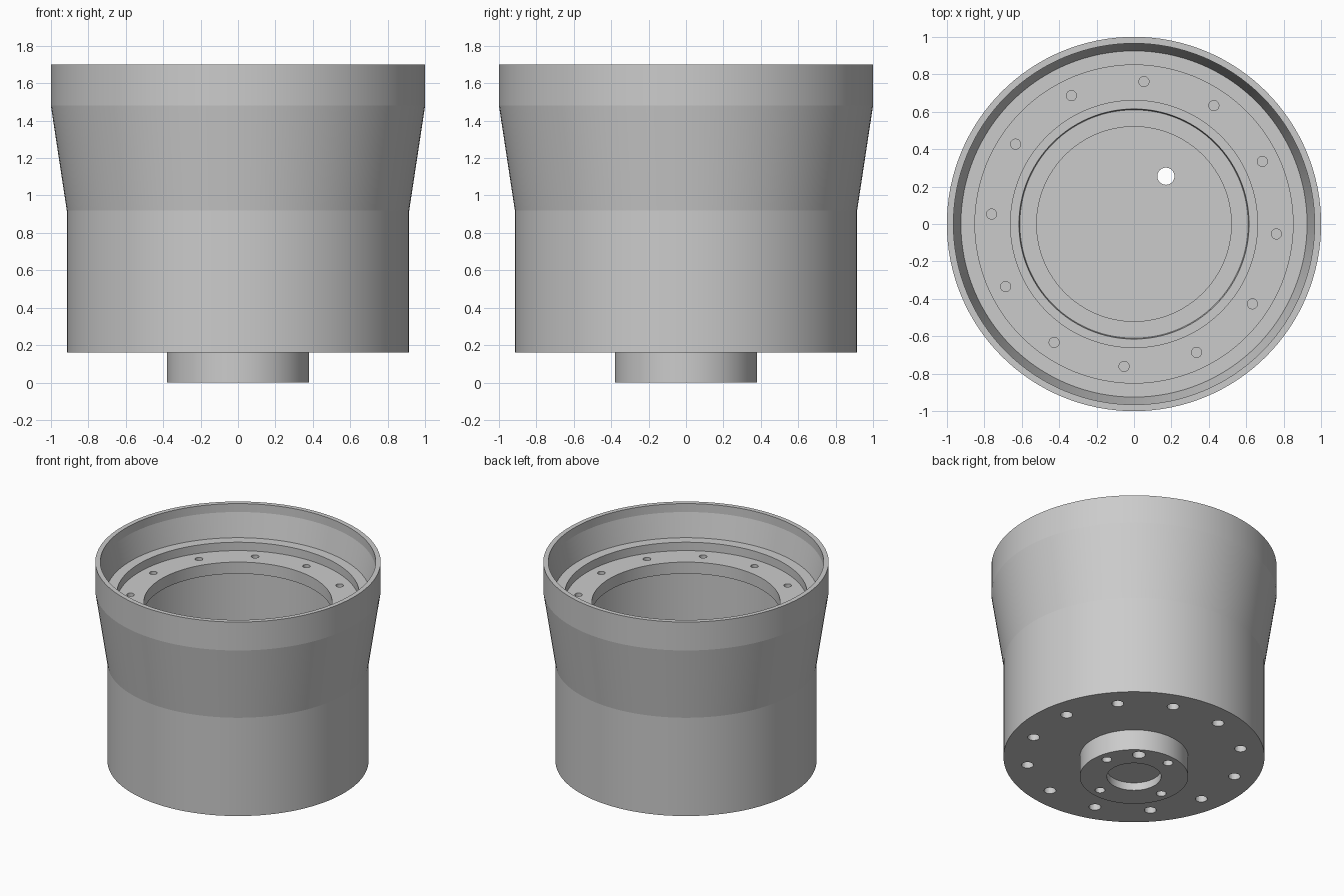
import bpy, bmesh
from math import cos, sin, radians, pi

if "Cube" in bpy.data.objects:
    bpy.data.objects.remove(bpy.data.objects["Cube"])

SEGMENTS = 128


def lathe(name, profile, closed=False):
    """Revolve (radius, z) points around the z axis; radius 0 makes a pole."""
    bm = bmesh.new()
    rings = []
    for r, z in profile:
        if r == 0:
            rings.append([bm.verts.new((0, 0, z))] * SEGMENTS)
        else:
            rings.append([bm.verts.new((r * cos(2 * pi * i / SEGMENTS),
                                        r * sin(2 * pi * i / SEGMENTS), z))
                          for i in range(SEGMENTS)])
    pairs = list(zip(rings, rings[1:]))
    if closed:
        pairs.append((rings[-1], rings[0]))
    for a, b in pairs:
        for i in range(SEGMENTS):
            j = (i + 1) % SEGMENTS
            bm.faces.new(list(dict.fromkeys((a[i], a[j], b[j], b[i]))))
    bmesh.ops.recalc_face_normals(bm, faces=bm.faces)
    mesh = bpy.data.meshes.new(name)
    bm.to_mesh(mesh)
    bm.free()
    ob = bpy.data.objects.new(name, mesh)
    bpy.context.collection.objects.link(ob)
    return ob


def drill(ob, circles):
    """Cut circles of holes: (count, start angle, circle radius, hole radius, z0, z1)."""
    bm = bmesh.new()
    for count, start, ring, radius, z0, z1 in circles:
        for k in range(count):
            a = radians(start + 360 * k / count)
            new = bmesh.ops.create_cone(bm, cap_ends=True, segments=24, radius1=radius,
                                        radius2=radius, depth=z1 - z0)["verts"]
            bmesh.ops.translate(bm, verts=new,
                                vec=(ring * cos(a), ring * sin(a), (z0 + z1) / 2))
    mesh = bpy.data.meshes.new("hole_cutter")
    bm.to_mesh(mesh)
    bm.free()
    cutter = bpy.data.objects.new("hole_cutter", mesh)
    bpy.context.collection.objects.link(cutter)
    cutter.hide_render = True
    mod = ob.modifiers.new("holes", 'BOOLEAN')
    mod.operation = 'DIFFERENCE'
    mod.solver = 'EXACT'
    mod.object = cutter
    activate(ob)
    bpy.ops.object.modifier_apply(modifier=mod.name)
    bpy.data.objects.remove(cutter)


def activate(ob):
    bpy.ops.object.select_all(action='DESELECT')
    ob.select_set(True)
    bpy.context.view_layer.objects.active = ob


# Housing: recessed boss, flared outer wall, stepped inside and floor
housing = lathe("housing", [
    (0, 0.06), (0.19, 0.06), (0.19, 0), (0.38, 0), (0.38, 0.16),
    (0.915, 0.16), (0.915, 0.92), (1.0, 1.48), (1.0, 1.70),
    (0.965, 1.70), (0.965, 1.635), (0.925, 1.455), (0.85, 1.455),
    (0.85, 0.31), (0.615, 0.31), (0.61, 0.28), (0.52, 0.28), (0.52, 0.25), (0, 0.25)])
drill(housing, [
    (12, 11.3, 0.755, 0.042, 0.05, 0.26),   # mounting holes under the body
    (4, 11.3, 0.305, 0.035, -0.1, 0.10),    # bolt holes under the boss
    (1, 56.3, 0.307, 0.046, -0.1, 0.50)])   # cable hole through the floor

# Retaining ring seated inside the top
ring = lathe("retaining_ring", [(0.66, 1.30), (0.85, 1.30), (0.85, 1.39), (0.66, 1.39)],
             closed=True)
drill(ring, [(12, 26, 0.763, 0.027, 1.2, 1.5)])

for ob in (housing, ring):
    activate(ob)
    bpy.ops.object.shade_smooth_by_angle(angle=radians(8))
